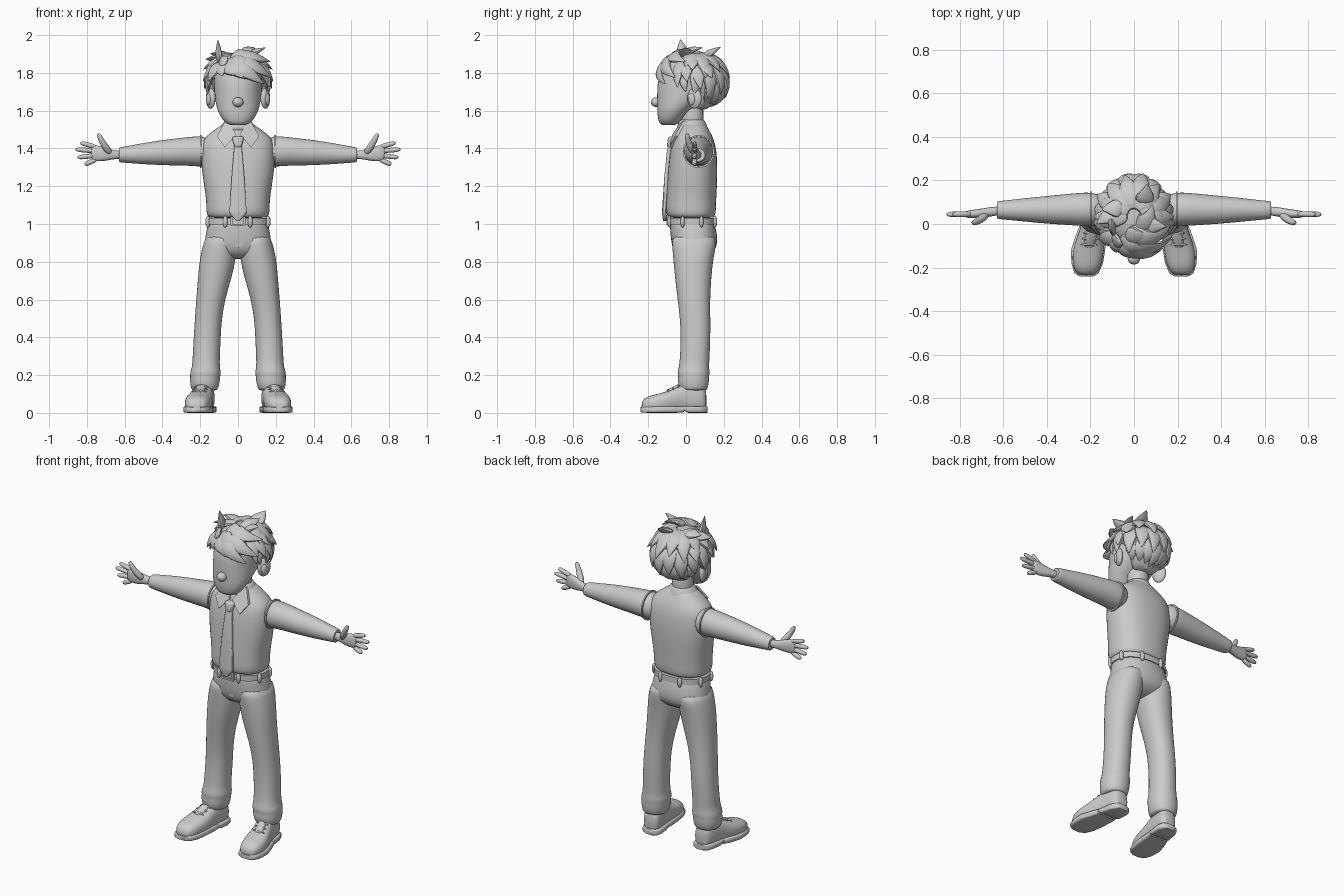
import bpy, bmesh, math
from mathutils import Vector as V

grey = bpy.data.materials.new("plain grey")
grey.diffuse_color = (0.6, 0.6, 0.6, 1)


def finish(name, bm, subdiv=1, mirror=False):
    bmesh.ops.recalc_face_normals(bm, faces=bm.faces)
    me = bpy.data.meshes.new(name)
    bm.to_mesh(me)
    bm.free()
    me.materials.append(grey)
    for p in me.polygons:
        p.use_smooth = True
    me.set_sharp_from_angle(angle=math.radians(50))
    ob = bpy.data.objects.new(name, me)
    bpy.context.collection.objects.link(ob)
    if mirror:
        ob.modifiers.new("mirror", 'MIRROR').use_mirror_merge = False
    if subdiv:
        s = ob.modifiers.new("smooth", 'SUBSURF')
        s.levels = s.render_levels = subdiv
    return ob


def add_tube(bm, sections, n=16, power=2.0, floor=None):
    """Skin closed sections, each (centre, half axis u, half axis v)."""
    rings = []
    for c, u, v in sections:
        ring = []
        for i in range(n):
            a = 2 * math.pi * (i + 0.5) / n
            co, si = math.cos(a), math.sin(a)
            p = (V(c) + V(u) * math.copysign(abs(co) ** (2 / power), co)
                 + V(v) * math.copysign(abs(si) ** (2 / power), si))
            if floor is not None:
                p.z = max(p.z, floor)
            ring.append(bm.verts.new(p))
        rings.append(ring)
    for r, s in zip(rings, rings[1:]):
        for i in range(n):
            j = (i + 1) % n
            bm.faces.new((r[i], r[j], s[j], s[i]))
    bm.faces.new(rings[0])
    bm.faces.new(rings[-1])


def tube(name, sections, n=16, power=2.0, subdiv=1, mirror=False, floor=None):
    bm = bmesh.new()
    add_tube(bm, sections, n, power, floor)
    return finish(name, bm, subdiv, mirror)


def stack(rows):      # (z, centre x, half width, front y, back y)
    return [((x, (f + b) / 2, z), (w, 0, 0), (0, (b - f) / 2, 0)) for z, x, w, f, b in rows]


def along_x(rows):    # (x, low z, high z, front y, back y)
    return [((x, (f + b) / 2, (l + h) / 2), (0, (b - f) / 2, 0), (0, 0, (h - l) / 2))
            for x, l, h, f, b in rows]


def along_y(rows):    # (y, centre x, half width, low z, high z)
    return [((x, y, (l + h) / 2), (w, 0, 0), (0, 0, (h - l) / 2)) for y, x, w, l, h in rows]


def path(points, radii):
    """Round sections following a path."""
    out = []
    pts = [V(p) for p in points]
    for i, (p, r) in enumerate(zip(pts, radii)):
        t = (pts[min(i + 1, len(pts) - 1)] - pts[max(i - 1, 0)]).normalized()
        u = t.cross(V((0, 1, 0.01))).normalized()
        out.append((p, u * r, t.cross(u) * r))
    return out


def ball(name, loc, size, mirror=False, tilt=0):
    bm = bmesh.new()
    bmesh.ops.create_uvsphere(bm, u_segments=20, v_segments=12, radius=1)
    for v in bm.verts:
        p = V((v.co.x * size[0], v.co.y * size[1], v.co.z * size[2]))
        v.co = V(loc) + V((p.x + p.y * tilt, p.y, p.z))
    return finish(name, bm, 0, mirror)


def plate(name, pts, depth, mirror=False):
    bm = bmesh.new()
    f = bm.faces.new([bm.verts.new(p) for p in pts])
    g = bmesh.ops.extrude_face_region(bm, geom=[f])
    for v in g["geom"]:
        if isinstance(v, bmesh.types.BMVert):
            v.co += V(depth)
    return finish(name, bm, 0, mirror)


# Shirt, neck and head
tube("shirt", stack([(1.03, 0, .145, -.08, .14), (1.04, 0, .163, -.1, .153), (1.07, 0, .17, -.108, .16),
                     (1.12, 0, .168, -.106, .16), (1.2, 0, .18, -.102, .165), (1.3, 0, .196, -.095, .168),
                     (1.39, 0, .197, -.085, .163), (1.45, 0, .187, -.068, .148), (1.485, 0, .145, -.052, .13),
                     (1.515, 0, .1, -.04, .112), (1.54, 0, .07, -.02, .1)]), 24, 2.35)
tube("neck", stack([(1.45, 0, .065, -.03, .1), (1.55, 0, .06, -.03, .09), (1.66, 0, .065, -.03, .1)]))
tube("head", stack([(1.523, 0, .035, -.125, -.06), (1.53, 0, .062, -.14, -.04), (1.555, 0, .085, -.149, -.02),
                    (1.6, 0, .11, -.153, .02), (1.65, 0, .121, -.154, .1), (1.7, 0, .126, -.154, .15),
                    (1.75, 0, .13, -.152, .18), (1.8, 0, .128, -.14, .18), (1.85, 0, .105, -.1, .16),
                    (1.89, 0, .05, -.04, .1)]), 24, 2.15)
ball("nose", (0, -.158, 1.645), (.029, .028, .026))
ball("ear", (.145, .045, 1.665), (.022, .038, .055), True, .35)
ball("ear_lobe_inner", (.157, .03, 1.66), (.012, .018, .03), True, .35)

# Collar
tube("collar_band", stack([(1.485, 0, .108, -.055, .125), (1.51, 0, .096, -.05, .116),
                           (1.548, 0, .068, -.037, .1), (1.556, 0, .062, -.032, .095)]), 24)
plate("collar_flap", [(.008, -.072, 1.475), (.07, -.088, 1.405), (.112, -.06, 1.465), (.068, -.015, 1.545),
                      (.045, -.035, 1.53)], (0, .016, 0), True)

# Tie
tube("tie_blade", [((0, y, z), (w, 0, 0), (0, .012, 0)) for z, w, y in
                   [(1.43, .02, -.078), (1.38, .023, -.09), (1.25, .034, -.103), (1.07, .046, -.115),
                    (1.055, .044, -.115), (1.015, .006, -.109)]], 12, 5, 0)
tube("tie_knot", stack([(1.405, 0, .017, -.1, -.07), (1.415, 0, .021, -.102, -.065),
                        (1.455, 0, .034, -.097, -.05), (1.465, 0, .028, -.09, -.045)]), 12, 3)

# Sleeves and cuffs
tube("sleeve", along_x([(.13, 1.31, 1.45, 0, .13), (.19, 1.3, 1.468, -.014, .148), (.25, 1.307, 1.464, -.01, .145),
                        (.32, 1.308, 1.455, -.005, .138), (.4, 1.31, 1.446, 0, .13), (.5, 1.315, 1.43, .01, .12),
                        (.58, 1.322, 1.415, .018, .11), (.625, 1.325, 1.407, .022, .106),
                        (.632, 1.33, 1.402, .026, .102), (.628, 1.338, 1.394, .034, .094)]), 16, 2, 1, True)
tube("sleeve_seam", along_x([(.192, 1.296, 1.471, -.017, .151), (.2, 1.296, 1.471, -.017, .151)]), 24, 2, 0, True)

# Hands
tube("palm", along_x([(.6, 1.345, 1.388, .04, .085), (.66, 1.343, 1.39, .035, .078), (.69, 1.335, 1.402, .027, .073),
                      (.73, 1.33, 1.415, .025, .067), (.765, 1.332, 1.42, .027, .062),
                      (.78, 1.345, 1.41, .034, .056)]), 12, 2.4, 1, True)
for i, (zb, xt, zt) in enumerate([(1.406, .835, 1.43), (1.386, .862, 1.395), (1.364, .85, 1.352), (1.344, .812, 1.314)]):
    a, b = V((.745, .046, zb)), V((xt, .044, zt))
    tube(f"finger_{i + 1}", path([a, a.lerp(b, .5), a.lerp(b, .88), b], [.014, .0145, .014, .006]), 8, 2, 1, True)
tube("thumb", path([(.675, .045, 1.372), (.7, .025, 1.405), (.722, .01, 1.44), (.736, .006, 1.47), (.74, .006, 1.48)],
                   [.02, .021, .016, .014, .006]), 8, 2, 1, True)

# Trousers
tube("trouser_hips", stack([(1.03, 0, .15, -.083, .148), (1.0, 0, .161, -.086, .152), (.95, 0, .171, -.084, .165),
                            (.9, 0, .179, -.078, .168), (.86, 0, .176, -.066, .155), (.83, 0, .14, -.04, .12),
                            (.815, 0, .09, 0, .08)]), 24, 2.3)
tube("trouser_leg", stack([(.95, .088, .08, -.075, .155), (.9, .096, .087, -.076, .164), (.82, .106, .098, -.069, .146),
                           (.72, .122, .09, -.06, .135), (.6, .145, .077, -.045, .128), (.5, .157, .072, -.033, .13),
                           (.4, .163, .072, -.028, .13), (.3, .168, .073, -.032, .126), (.24, .17, .073, -.038, .122),
                           (.215, .172, .084, -.048, .127), (.19, .174, .079, -.04, .122), (.17, .175, .081, -.046, .124),
                           (.125, .177, .072, -.036, .115), (.118, .177, .064, -.028, .108)]), 20, 2.2, 1, True)
plate("fly_flap", [(-.012, -.086, 1.0), (.03, -.084, 1.0), (.03, -.076, .9), (.015, -.07, .875), (-.012, -.072, .88)],
      (0, .02, -.002))

# Belt
tube("belt", stack([(.998, 0, .166, -.093, .158), (1.033, 0, .166, -.093, .157)]), 32, 2.3, 0)
for i in range(8):
    a = math.radians(22 + 45 * i)
    x, y = .168 * math.cos(a), .033 + .127 * math.sin(a)
    k = (abs(math.cos(a)) ** 2.3 + abs(math.sin(a)) ** 2.3) ** (-1 / 2.3)
    ball(f"belt_loop_{i + 1}", (x * k, .033 + (y - .033) * k, 1.012), (.013, .011, .031))
for nm, x, z, w, h in [("buckle_top", 0, 1.036, .034, .005), ("buckle_bottom", 0, .996, .034, .005),
                       ("buckle_side_a", -.034, 1.016, .005, .024), ("buckle_side_b", .034, 1.016, .005, .024)]:
    plate(nm, [(x - w, -.104, z - h), (x + w, -.104, z - h), (x + w, -.104, z + h), (x - w, -.104, z + h)], (0, .014, 0))

# Shoes
tube("shoe_upper", along_y([(-.236, .218, .028, .01, .05), (-.225, .218, .048, .005, .075), (-.19, .216, .066, 0, .093),
                            (-.14, .212, .073, 0, .104), (-.09, .204, .07, 0, .118), (-.05, .195, .063, 0, .138),
                            (-.01, .187, .058, 0, .158), (.05, .178, .056, 0, .16), (.09, .174, .052, 0, .15),
                            (.11, .173, .035, .01, .12)]), 16, 2.5, 1, True, .012)
tube("sole_front", along_y([(-.242, .218, .03, .004, .03), (-.226, .218, .056, .001, .032), (-.18, .215, .073, 0, .034),
                            (-.12, .211, .079, 0, .036), (-.05, .197, .07, 0, .036), (-.01, .188, .064, .004, .034)]),
     16, 6, 0, True)
tube("sole_heel", along_y([(-.015, .187, .062, .014, .036), (.012, .183, .063, 0, .036), (.07, .175, .062, 0, .036),
                           (.103, .172, .05, 0, .036), (.115, .172, .025, 0, .034)]), 16, 6, 0, True)
tube("shoe_tongue", along_y([(-.115, .208, .022, .08, .118), (-.08, .202, .028, .09, .132), (-.03, .191, .03, .12, .163)]),
     12, 2.5, 1, True)
for i in range(3):
    y, x, z = -.095 + .027 * i, .206 - .006 * i, .124 + .012 * i
    tube(f"lace_{i + 1}", path([(x - .042, y, z - .014), (x, y, z + .003), (x + .042, y, z - .014)], [.006] * 3),
         8, 2, 1, True)

# Hair: leaf-shaped locks combed over an egg
CEN, RAD = V((0, .035, 1.745)), V((.14, .16, .145))


def on_scalp(az, el, r):
    a, e = math.radians(az), math.radians(el)
    d = V((math.sin(a) * math.cos(e), -math.cos(a) * math.cos(e), math.sin(e)))
    return CEN + V((d.x * RAD.x, d.y * RAD.y, d.z * RAD.z)) * r


def lock(bm, az0, el0, az1, el1, lift, width, base=1.03):
    prof = (.45, .8, 1, 1, .8, .45, .03)
    ts = [i / 6 for i in range(7)]
    pts = [on_scalp(az0 + (az1 - az0) * t, el0 + (el1 - el0) * t, base + .06 * math.sin(math.pi * t) + lift * t * t)
           for t in ts]
    secs = []
    for i, p in enumerate(pts):
        t = (pts[min(i + 1, 6)] - pts[max(i - 1, 0)]).normalized()
        side = t.cross(p - CEN).normalized()
        secs.append((p, side * width * prof[i], t.cross(side) * width * .42 * prof[i]))
    add_tube(bm, secs, 8)


tube("hair_cap", stack([(1.6, 0, .06, .03, .115), (1.65, 0, .1, .05, .155), (1.71, 0, .134, .05, .185),
                        (1.76, 0, .143, .0, .2), (1.8, 0, .145, -.125, .203), (1.85, 0, .122, -.1, .18),
                        (1.89, 0, .07, -.05, .12), (1.9, 0, .03, 0, .07)]), 20)
bm = bmesh.new()
for k in range(7):            # nape locks
    lock(bm, 180 + (k - 3) * 18, 5, 180 + (k - 3) * 20, -58 + 5 * abs(k - 3), .0, .04)
for k in range(8):            # long outer locks at the back
    lock(bm, 180 + (k - 3.5) * 22, 45, 180 + (k - 3.5) * 25, -20 - 8 * (k % 2), .2, .048)
for k in range(8):            # upper back locks
    lock(bm, 180 + (k - 3.5) * 26, 80, 180 + (k - 3.5) * 28, 18 - 10 * (k % 2), .23, .05, 1.06)
for s in (-1, 1):             # side locks
    lock(bm, 75 * s, 50, 82 * s, 2, .32, .042)
    lock(bm, 95 * s, 45, 102 * s, -10, .3, .042)
    lock(bm, 60 * s, 55, 66 * s, -8, .22, .038)
    lock(bm, 88 * s, 65, 90 * s, 20, .38, .045)
    lock(bm, 115 * s, 45, 118 * s, 8, .35, .045)
    lock(bm, 72 * s, 20, 78 * s, -16, .12, .026)
finish("hair_sides_and_back", bm)
bm = bmesh.new()
for args in [(-35, 55, 48, -2, .25, .05), (-30, 42, 30, 6, .15, .046), (-38, 38, 8, 14, .16, .042),
             (-20, 65, 66, 8, .32, .052), (-42, 40, -30, 12, .14, .04), (-50, 45, -58, 2, .25, .045),
             (-20, 75, 80, 32, .4, .052)]:     # fringe swept to one side
    lock(bm, *args, 1.08)
for args in [(-70, 45, -62, 62, .75, .045), (-30, 62, 40, 62, .25, .05), (-25, 45, 25, 38, .22, .05),
             (60, 70, 75, 50, .62, .045), (140, 65, 155, 52, .6, .048), (-120, 70, -100, 45, .45, .046),
             (20, 80, 120, 62, .4, .05), (-100, 60, -80, 35, .45, .042), (-50, 35, -25, 48, .25, .045)]:  # raised tufts
    lock(bm, *args, 1.08)
finish("hair_fringe_and_top", bm)
